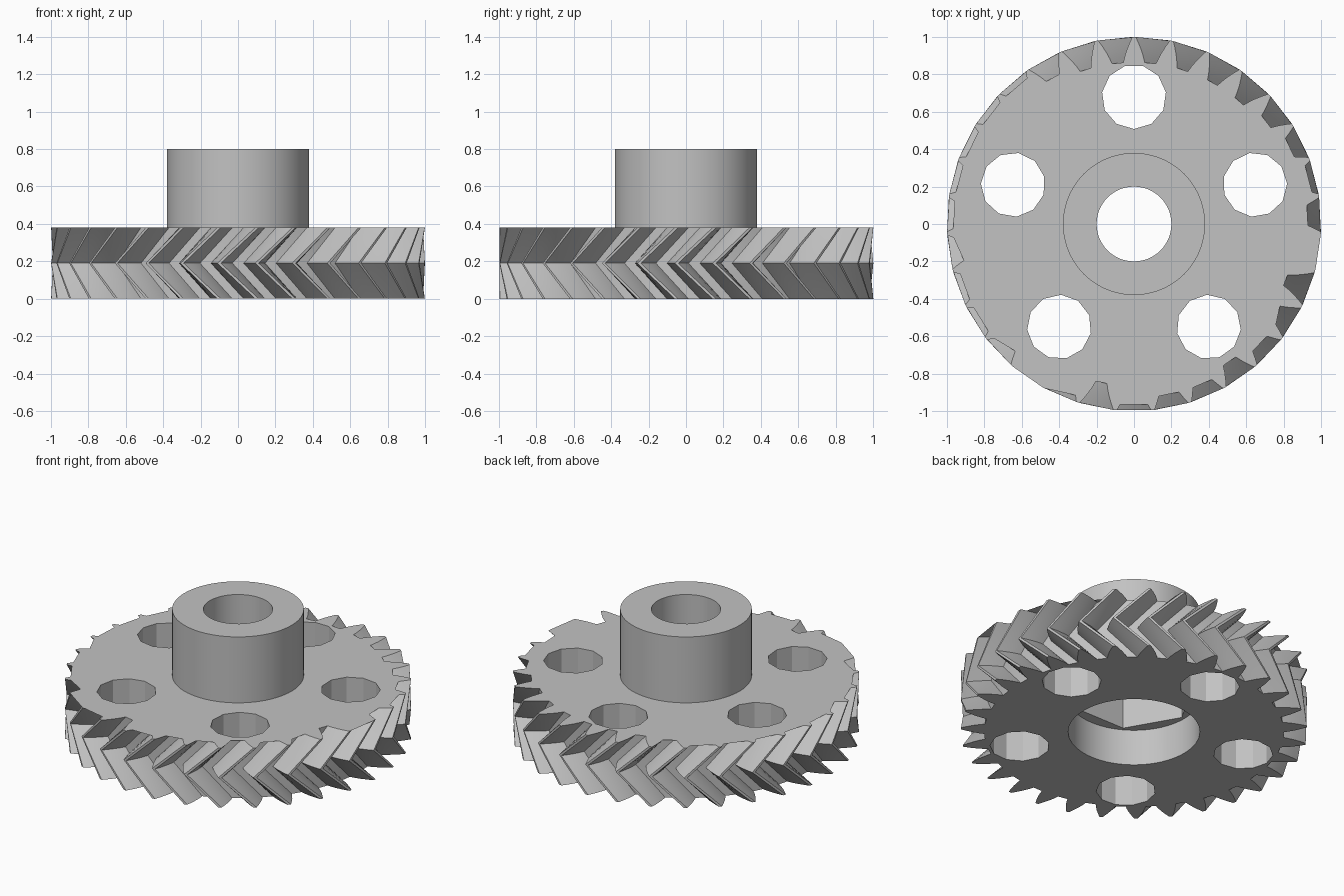
import bpy, bmesh, math
from mathutils import Matrix

if "Cube" in bpy.data.objects:
    bpy.data.objects.remove(bpy.data.objects["Cube"], do_unlink=True)

TEETH = 31
PITCH = math.tau / TEETH
DISC_TOP, HUB_TOP = 0.38, 0.8

grey = bpy.data.materials.new("plain grey")
grey.use_nodes = True
grey.diffuse_color = (0.54, 0.54, 0.54, 1)
grey.node_tree.nodes["Principled BSDF"].inputs["Base Color"].default_value = grey.diffuse_color


def add_object(name, bm):
    bmesh.ops.recalc_face_normals(bm, faces=bm.faces)
    mesh = bpy.data.meshes.new(name)
    bm.to_mesh(mesh)
    bm.free()
    mesh.materials.append(grey)
    obj = bpy.data.objects.new(name, mesh)
    bpy.context.collection.objects.link(obj)
    return obj


def cylinder(name, radius, z0, z1, sides, x=0, y=0, turn=0):
    """Upright prism whose first corner points along the angle turn."""
    bm = bmesh.new()
    ring = [bm.verts.new((x + radius * math.cos(turn + math.tau * i / sides),
                          y + radius * math.sin(turn + math.tau * i / sides), z0))
            for i in range(sides)]
    base = bm.faces.new(ring)
    top = bmesh.ops.extrude_face_region(bm, geom=[base])
    moved = [g for g in top["geom"] if isinstance(g, bmesh.types.BMVert)]
    bmesh.ops.translate(bm, verts=moved, vec=(0, 0, z1 - z0))
    return add_object(name, bm)


def cut(obj, cutters):
    bpy.context.view_layer.objects.active = obj
    for cutter in cutters:
        mod = obj.modifiers.new("cut", 'BOOLEAN')
        mod.operation, mod.solver, mod.object = 'DIFFERENCE', 'EXACT', cutter
        bpy.ops.object.modifier_apply(modifier=mod.name)


def gear_outline():
    """Tooth gaps as (radius, half angle), mirrored about each gap centre."""
    flank = [(1.0, 0.092), (0.967, 0.076), (0.93, 0.059), (0.895, 0.045), (0.865, 0.035)]
    gap = [(r, -a) for r, a in flank] + [(r, a) for r, a in reversed(flank)]
    points = []
    for i in range(TEETH):
        centre = -math.pi / 2 + i * PITCH
        points += [(r * math.cos(centre + a), r * math.sin(centre + a)) for r, a in gap]
    return points


# Toothed disc: three layers, the middle one turned back by one tooth
bm = bmesh.new()
layers = []
for z, turn in ((0, 0), (DISC_TOP / 2, -PITCH), (DISC_TOP, 0)):
    spin = Matrix.Rotation(turn, 3, 'Z')
    ring = [bm.verts.new((x, y, z)) for x, y in gear_outline()]
    for v in ring:
        v.co = spin @ v.co
    layers.append(ring)
bm.faces.new(list(reversed(layers[0])))
bm.faces.new(layers[2])
for low, high in zip(layers, layers[1:]):
    for i in range(len(low)):
        j = (i + 1) % len(low)
        bm.faces.new((low[i], low[j], high[j], high[i]))
bmesh.ops.triangulate(bm, faces=bm.faces)
disc = add_object("toothed_disc", bm)

# Hub collar
hub = cylinder("hub", 0.38, DISC_TOP, HUB_TOP, 72)

# Shaft bore, round recess underneath and hexagonal pocket above it
core = [cylinder("bore_cutter", 0.2, -0.1, 1, 48),
        cylinder("recess_cutter", 0.38, -0.1, 0.23, 72),
        cylinder("hex_cutter", 0.36, -0.1, 0.5, 6)]

# Five lightening holes
holes = []
for i in range(5):
    a = math.pi / 2 + i * math.tau / 5
    holes.append(cylinder("hole_cutter", 0.172, -0.1, 0.6, 11,
                          0.68 * math.cos(a), 0.68 * math.sin(a), a + math.pi))

cut(disc, core + holes)
cut(hub, [core[0], core[2]])
for cutter in core + holes:
    bpy.data.objects.remove(cutter, do_unlink=True)

# Smooth the round walls, keep the edges sharp
for obj in (disc, hub):
    bpy.ops.object.select_all(action='DESELECT')
    obj.select_set(True)
    bpy.context.view_layer.objects.active = obj
    bpy.ops.object.shade_smooth_by_angle(angle=math.radians(30))
